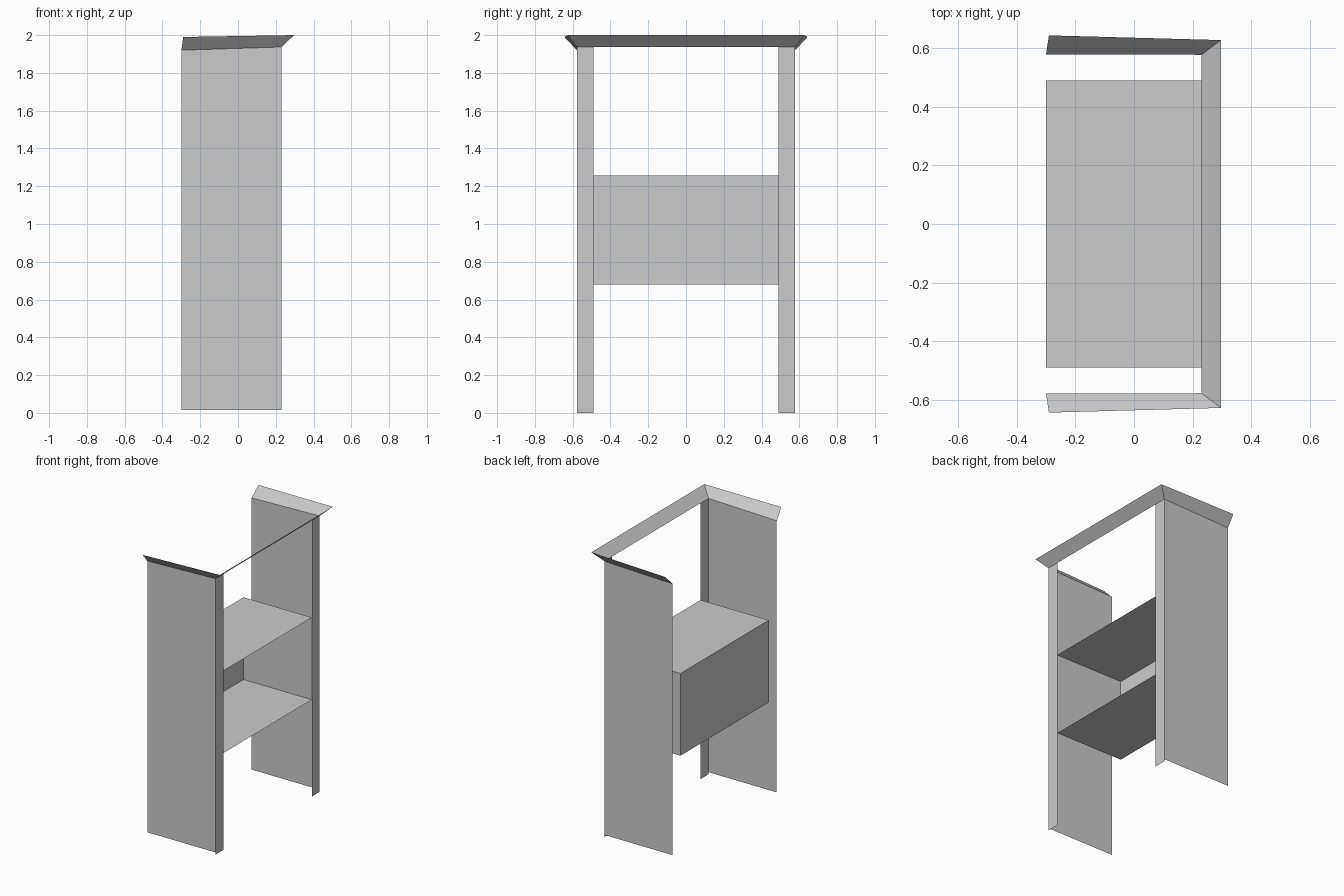
import bpy
import bmesh

if "Cube" in bpy.data.objects:
    bpy.data.objects.remove(bpy.data.objects["Cube"])

X_BACK, X_FRONT = -0.30, 0.23
Y_IN, Y_OUT = 0.49, 0.577


def sheet_object(name, verts, faces, mirror=False):
    mesh = bpy.data.meshes.new(name)
    mesh.from_pydata(verts, [], faces)
    obj = bpy.data.objects.new(name, mesh)
    bpy.context.collection.objects.link(obj)
    if mirror:
        mod = obj.modifiers.new("mirror", 'MIRROR')
        mod.use_axis = (False, True, False)
        mod.merge_threshold = 0.0005
    return obj


# tall side panels
sheet_object("side_panel", [
    (X_BACK, Y_OUT, 0.015), (X_BACK, Y_OUT, 1.922),
    (X_FRONT, Y_OUT, 1.937), (X_FRONT, Y_OUT, 0.015)],
    [(0, 1, 2, 3)], mirror=True)

# narrow front stiles
sheet_object("front_stile", [
    (X_FRONT, Y_IN, 0), (X_FRONT, Y_OUT, 0),
    (X_FRONT, Y_OUT, 1.937), (X_FRONT, Y_IN, 1.937)],
    [(0, 1, 2, 3)], mirror=True)

# flared cornice: lower edge and upper edge from the back to the front centre
sheet_object("cornice", [
    (X_BACK, 0.578, 1.92), (-0.29, 0.643, 1.99),
    (X_FRONT, 0.577, 1.937), (0.297, 0.627, 2.0),
    (X_FRONT, 0, 1.937), (0.297, 0, 2.0)],
    [(0, 2, 3, 1), (2, 4, 5, 3)], mirror=True)

# shelf box, open at the front
bm = bmesh.new()
bmesh.ops.create_cube(bm, size=1)
z_low, z_high = 0.68, 1.257
for v in bm.verts:
    v.co = (X_FRONT if v.co.x > 0 else X_BACK,
            Y_IN if v.co.y > 0 else -Y_IN,
            z_high if v.co.z > 0 else z_low)
bm.normal_update()
bmesh.ops.delete(bm, geom=[f for f in bm.faces if f.normal.x > 0.9],
                 context='FACES_ONLY')
box = sheet_object("shelf_box", [], [])
bm.to_mesh(box.data)
bm.free()
